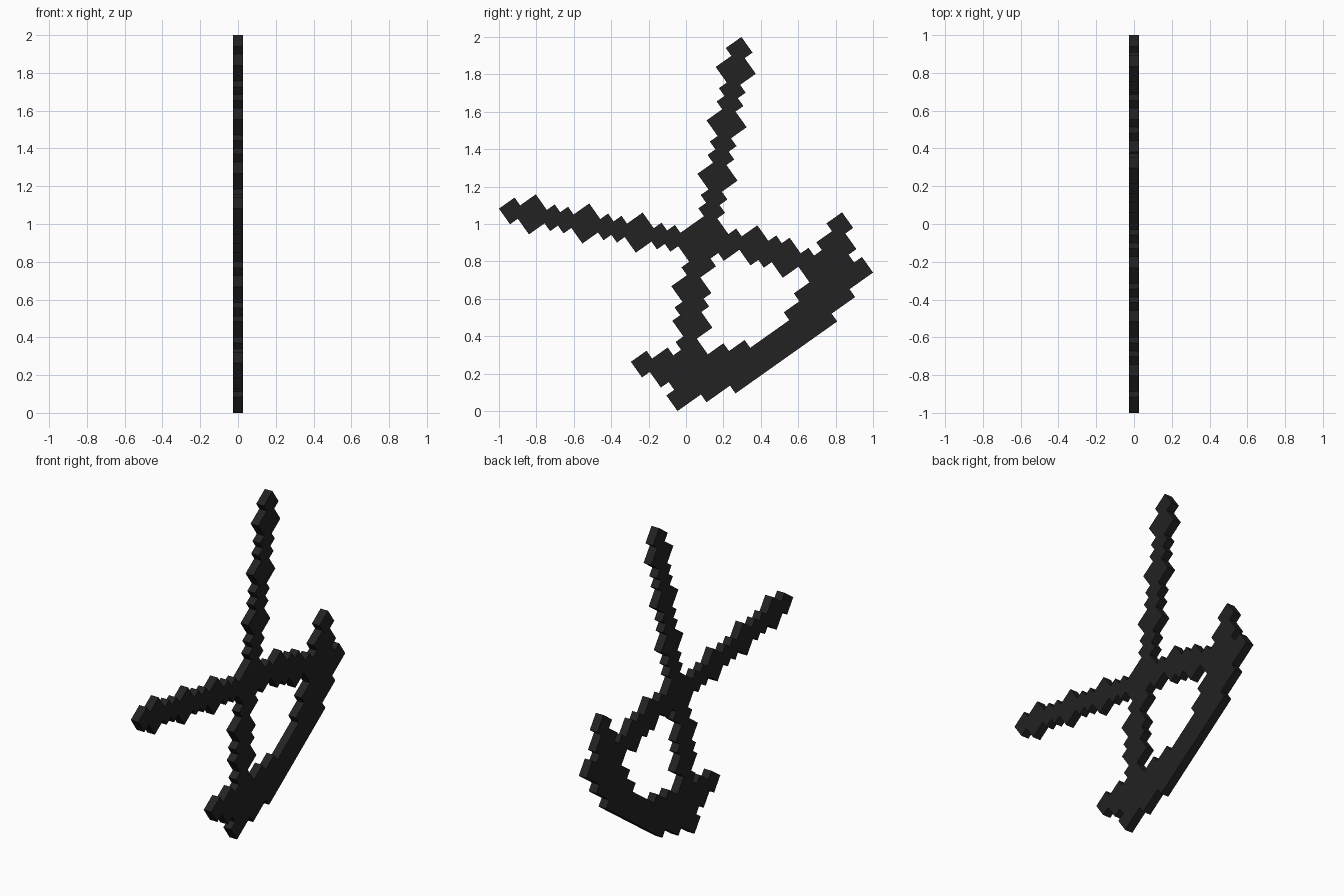
import bpy, bmesh, math
from mathutils import Matrix, Vector

if "Cube" in bpy.data.objects:
    bpy.data.objects.remove(bpy.data.objects["Cube"])

SIZE, COLS = 0.05124, 25          # cell size; the pixel pattern mirrors about column 12.5
TILT = math.radians(35.3)

# Filled column spans per row, one half only (mirrored in code)
ROWS = {
    # curved lower guard
    -2: [(6, 13)], -1: [(3, 13)], 0: [(0, 13)], 1: [(0, 10)], 2: [(1, 8)],
    3: [(0, 6)], 4: [(0, 6)], 5: [(-1, 3), (4, 8)], 6: [(-1, 1), (5, 8)],
    # lower rods and crossing
    7: [(5, 9)], 8: [(6, 10)], 9: [(7, 10)], 10: [(7, 12)],
    11: [(9, 13)], 12: [(10, 13)], 13: [(10, 13)], 14: [(9, 13)],
}
# Upper rods: four-row stepped pattern climbing outward
for row, span in {15: (14, 17), 16: (15, 19), 17: (16, 19), 18: (16, 20)}.items():
    for k in range(3):
        ROWS[row + 4 * k] = [(span[0] + 4 * k, span[1] + 4 * k)]
ROWS[27] = [(26, 28)]             # rod tip

cells = set()
for row, spans in ROWS.items():
    for a, b in spans:
        for c in range(a, b):
            cells |= {(c, row), (COLS - 1 - c, row)}

# Flat pixel sheet, one cell thick
bm = bmesh.new()
verts = {}
def vert(u, v):
    if (u, v) not in verts:
        verts[u, v] = bm.verts.new((-SIZE / 2, u * SIZE, v * SIZE))
    return verts[u, v]
for u, v in sorted(cells):
    bm.faces.new([vert(u, v), vert(u, v + 1), vert(u + 1, v + 1), vert(u + 1, v)])
ext = bmesh.ops.extrude_face_region(bm, geom=bm.faces[:], use_keep_orig=True)
bmesh.ops.translate(bm, vec=(SIZE, 0, 0),
                    verts=[g for g in ext["geom"] if isinstance(g, bmesh.types.BMVert)])
bmesh.ops.recalc_face_normals(bm, faces=bm.faces[:])

# Tilt sideways, then centre on y and rest on the ground
bmesh.ops.rotate(bm, verts=bm.verts[:], cent=(0, 0, 0), matrix=Matrix.Rotation(TILT, 3, 'X'))
ys = [v.co.y for v in bm.verts]
zs = [v.co.z for v in bm.verts]
bmesh.ops.translate(bm, verts=bm.verts[:], vec=Vector((0, -(min(ys) + max(ys)) / 2, -min(zs))))

mesh = bpy.data.meshes.new("crossed_rods_and_guard")
bm.to_mesh(mesh)
bm.free()
obj = bpy.data.objects.new("crossed_rods_and_guard", mesh)
bpy.context.collection.objects.link(obj)
mat = bpy.data.materials.new("near black")
mat.diffuse_color = (0.016, 0.016, 0.016, 1)
mat.use_nodes = True
mat.node_tree.nodes["Principled BSDF"].inputs["Base Color"].default_value = mat.diffuse_color
mesh.materials.append(mat)
